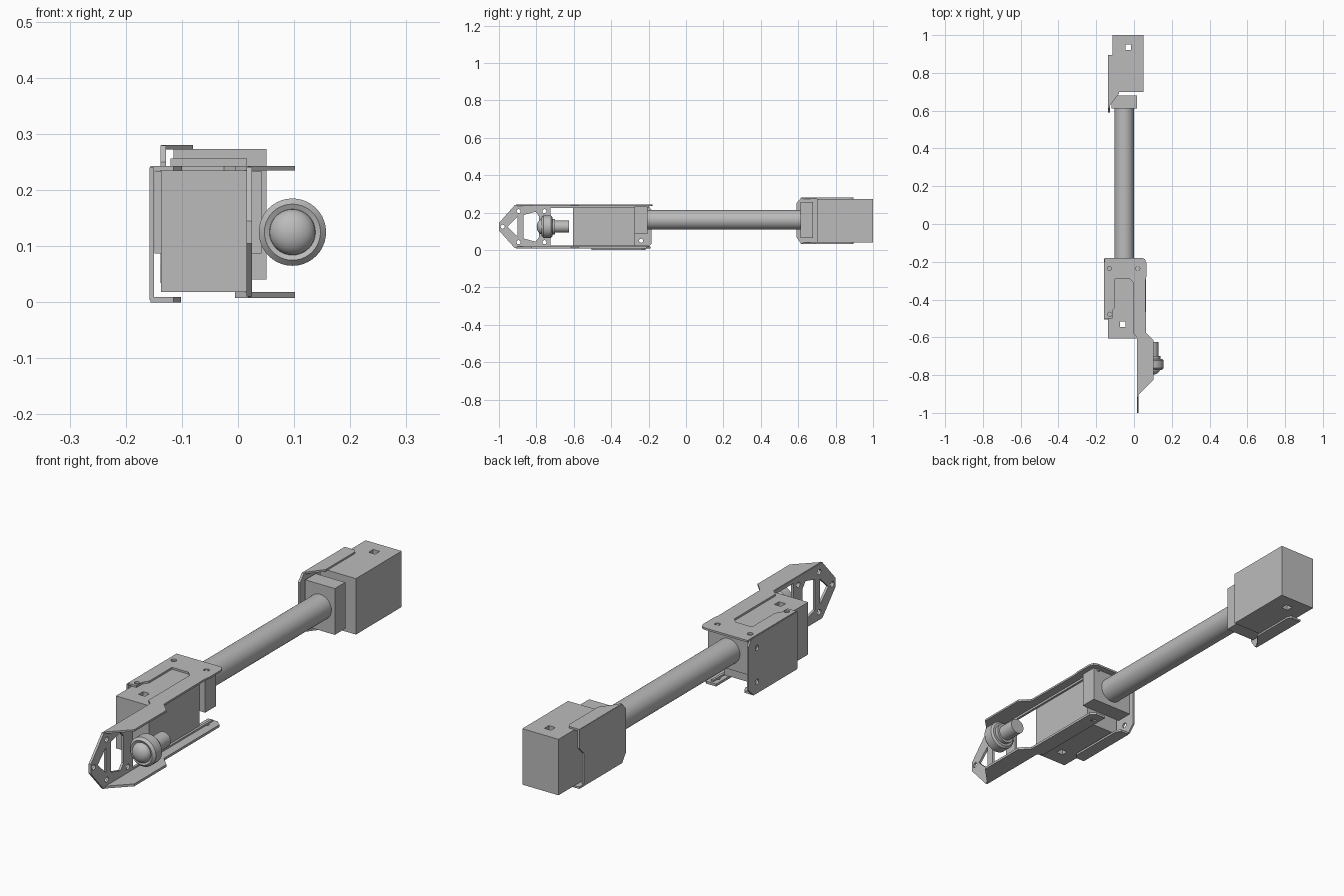
import bpy, bmesh, math
from mathutils import Matrix, Vector

if "Cube" in bpy.data.objects:
    bpy.data.objects.remove(bpy.data.objects["Cube"], do_unlink=True)

GREY = (0.5, 0.5, 0.5, 1)
mat = bpy.data.materials.new("plain grey")
mat.use_nodes = True
mat.diffuse_color = GREY
mat.node_tree.nodes["Principled BSDF"].inputs["Base Color"].default_value = GREY


def add_object(name, mesh):
    mesh.name = name
    mesh.materials.clear()
    mesh.materials.append(mat)
    obj = bpy.data.objects.new(name, mesh)
    bpy.context.collection.objects.link(obj)
    return obj


def smooth(obj):
    bpy.ops.object.select_all(action="DESELECT")
    obj.select_set(True)
    bpy.context.view_layer.objects.active = obj
    bpy.ops.object.shade_smooth_by_angle(angle=math.radians(30))


def rect(a, b, c, d):
    return [(a, c), (b, c), (b, d), (a, d)]


def circle(u, v, r=0.011, n=16):
    return [(u + r * math.cos(i * math.tau / n), v + r * math.sin(i * math.tau / n)) for i in range(n)]


def square(u, v, s=0.015):
    return rect(u - s, u + s, v - s, v + s)


def slab(name, axis, lo, hi, outline, holes=()):
    """Extrude an outline with holes along z (drawn in x, y) or x (drawn in y, z)."""
    curve = bpy.data.curves.new(name, "CURVE")
    curve.dimensions = "2D"
    curve.fill_mode = "BOTH"
    curve.extrude = (hi - lo) / 2
    for loop in [outline, *holes]:
        spline = curve.splines.new("POLY")
        spline.points.add(len(loop) - 1)
        for p, (u, v) in zip(spline.points, loop):
            p.co = (u, v, 0, 1)
        spline.use_cyclic_u = True
    temp = bpy.data.objects.new(name + " outline", curve)
    bpy.context.collection.objects.link(temp)
    graph = bpy.context.evaluated_depsgraph_get()
    mesh = bpy.data.meshes.new_from_object(temp.evaluated_get(graph))
    bpy.data.objects.remove(temp, do_unlink=True)
    bpy.data.curves.remove(curve)
    turn = Matrix(((0, 0, 1), (1, 0, 0), (0, 1, 0))).to_4x4() if axis == "x" else Matrix.Identity(4)
    shift = Vector(((lo + hi) / 2, 0, 0) if axis == "x" else (0, 0, (lo + hi) / 2))
    mesh.transform(Matrix.Translation(shift) @ turn)
    bm = bmesh.new()
    bm.from_mesh(mesh)
    bmesh.ops.remove_doubles(bm, verts=bm.verts, dist=1e-5)
    bmesh.ops.recalc_face_normals(bm, faces=bm.faces)
    for f in bm.faces:
        f.smooth = False
    bm.to_mesh(mesh)
    bm.free()
    return add_object(name, mesh)


def lathe(name, x, z, profile, steps=40):
    """Spin (y, radius) points around an axis parallel to y."""
    bm = bmesh.new()
    verts = [bm.verts.new((x + r, y, z)) for y, r in profile]
    edges = [bm.edges.new(pair) for pair in zip(verts, verts[1:])]
    bmesh.ops.spin(bm, geom=verts + edges, cent=(x, 0, z), axis=(0, 1, 0),
                   angle=math.tau, steps=steps)
    bmesh.ops.remove_doubles(bm, verts=bm.verts, dist=1e-5)
    bmesh.ops.recalc_face_normals(bm, faces=bm.faces)
    mesh = bpy.data.meshes.new(name)
    bm.to_mesh(mesh)
    bm.free()
    smooth(add_object(name, mesh))


# Motor housings with a square hole through each
slab("front_housing", "z", 0.018, 0.235, rect(-0.137, 0.016, -0.605, -0.275), [square(-0.06, -0.53)])
slab("rear_housing", "z", 0.041, 0.273, rect(-0.115, 0.051, 0.7, 1.0), [square(-0.03, 0.935)])

# Tube and its end blocks
lathe("arm_tube", -0.052, 0.162, [(-0.22, 0), (-0.22, 0.052), (0.63, 0.052), (0.63, 0)])
slab("front_tube_block", "z", 0.087, 0.234, rect(-0.149, 0.042, -0.275, -0.205))
slab("rear_tube_block", "z", 0.064, 0.256, rect(-0.12, 0.016, 0.612, 0.68))

# Top sheet: wide at the back, strips along both sides, nose flange in front
top_outline = [(-0.156, -0.18), (0.045, -0.18), (0.058, -0.187), (0.065, -0.205), (0.065, -0.28),
               (0.061, -0.3), (0.063, -0.575), (0.102, -0.615), (0.102, -0.825), (0.018, -0.91),
               (0.018, -0.6), (-0.005, -0.58), (-0.005, -0.31), (-0.025, -0.29), (-0.1, -0.29),
               (-0.1, -0.44), (-0.115, -0.46), (-0.115, -0.5), (-0.156, -0.5)]
slab("top_sheet", "z", 0.235, 0.243, top_outline,
     [circle(-0.13, -0.235), circle(0.02, -0.235), circle(-0.128, -0.478)])

# Bottom flange of the nose bracket
slab("bottom_sheet", "z", 0.008, 0.018,
     [(-0.005, -0.19), (0.04, -0.19), (0.062, -0.21), (0.063, -0.575), (0.102, -0.615),
      (0.102, -0.825), (0.018, -0.91), (0.018, -0.6), (-0.005, -0.58)],
     [circle(0.02, -0.235)])

# Nose plate with windows and bolt holes
nose_windows = [
    [(-0.955, 0.125), (-0.9, 0.178), (-0.9, 0.072)],
    [(-0.868, 0.062), (-0.868, 0.188), (-0.805, 0.205), (-0.785, 0.18), (-0.785, 0.07), (-0.805, 0.045)],
]
bolt_holes = [circle(y, z) for y, z in
              ((-0.98, 0.125), (-0.895, 0.208), (-0.895, 0.042), (-0.757, 0.208), (-0.757, 0.042))]
slab("nose_plate", "x", 0.015, 0.025,
     [(-1.0, 0.105), (-0.915, 0.01), (-0.725, 0.01), (-0.725, 0.241), (-0.915, 0.241), (-1.0, 0.145)],
     nose_windows + bolt_holes)

# Strips joining the nose plate to the housing, at top and bottom
for label, lo, hi in (("top", 0.226, 0.241), ("bottom", 0.01, 0.025)):
    slab(f"nose_{label}_lip", "x", 0.015, 0.025, rect(-0.725, -0.2, lo, hi))

# Side plate on the front housing with its lower flange
slab("side_plate", "x", -0.158, -0.15,
     [(-0.505, 0.004), (-0.215, 0.004), (-0.185, 0.034), (-0.185, 0.215), (-0.205, 0.24), (-0.505, 0.24)],
     [circle(-0.24, 0.05), circle(-0.24, 0.19)])
slab("side_plate_flange", "z", 0, 0.009,
     [(-0.156, -0.505), (-0.115, -0.505), (-0.102, -0.485), (-0.102, -0.24), (-0.115, -0.22), (-0.156, -0.22)])

# Rear bracket: side plate and matching flanges
slab("rear_bracket_side", "x", -0.138, -0.128,
     [(0.59, 0.07), (0.615, 0.034), (0.865, 0.034), (0.865, 0.17), (0.895, 0.2), (0.895, 0.279),
      (0.615, 0.279), (0.59, 0.25)])
for label, z in (("top", 0.272), ("bottom", 0.033)):
    slab(f"rear_bracket_{label}_flange", "z", z, z + 0.008,
         [(-0.137, 0.615), (-0.08, 0.69), (-0.08, 0.88), (-0.09, 0.895), (-0.137, 0.895)])

# Domed knob on its shaft
dome = [(-0.768 - 0.03 * math.cos(a), 0.041 * math.sin(a))
        for a in (i * math.pi / 16 for i in range(9))]
lathe("knob", 0.097, 0.125,
      dome + [(-0.772, 0.05), (-0.762, 0.06), (-0.722, 0.06), (-0.715, 0.052), (-0.715, 0.042),
              (-0.7, 0.042), (-0.7, 0.032), (-0.625, 0.032), (-0.625, 0)])
